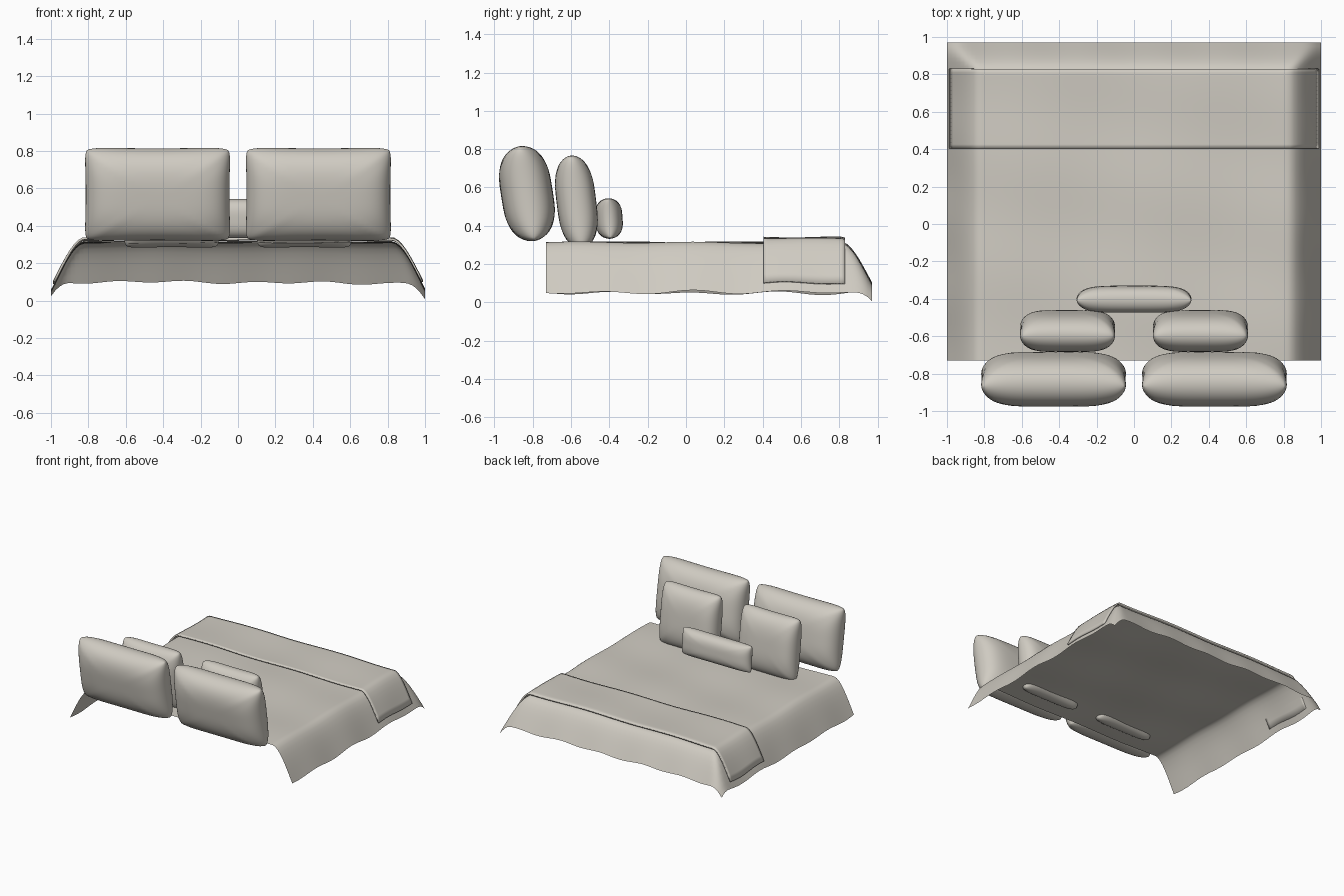
import bpy
import bmesh
from math import sin, pi, radians, exp

if "Cube" in bpy.data.objects:
    bpy.data.objects.remove(bpy.data.objects["Cube"])

linen = bpy.data.materials.new("warm linen")
linen.use_nodes = True
COLOUR = (0.63, 0.60, 0.54, 1)
linen.diffuse_color = COLOUR
linen.node_tree.nodes["Principled BSDF"].inputs["Base Color"].default_value = COLOUR


def finish(name, bm):
    """Turn a bmesh into a smooth linen object."""
    mesh = bpy.data.meshes.new(name)
    for face in bm.faces:
        face.smooth = True
    bm.to_mesh(mesh)
    bm.free()
    mesh.materials.append(linen)
    ob = bpy.data.objects.new(name, mesh)
    bpy.context.collection.objects.link(ob)
    return ob


def droop(e):
    """Cloth falling over an edge, e runs 0 to 1 across the overhang."""
    e = max(0, e)
    return e * e * (1.6 - 0.6 * e)


def cloth_height(x, y):
    side = 0.26 * droop((abs(x) - 0.82) / 0.18)
    back = 0.215 * droop((y - 0.81) / 0.16)
    drop = (side ** 3 + back ** 3) ** (1 / 3)
    ripple = 0.007 * sin(5 * x + 4 * y) * sin(6 * y - 3 * x + 1)
    hem = 0.007 * (side * sin(14 * y + 1) + back * sin(17 * x)) / 0.26
    return 0.311 - drop + ripple + hem


def sheet(name, half_x, y0, y1, lift, nx, ny):
    """Draped cloth over the mattress shape."""
    bm = bmesh.new()
    bmesh.ops.create_grid(bm, x_segments=nx, y_segments=ny, size=1)
    for v in bm.verts:
        x = half_x * v.co.x
        y = y0 + (y1 - y0) * (v.co.y + 1) / 2
        v.co = (x, y, cloth_height(x, y) + lift)
    return finish(name, bm)


def pillow(name, centre, half, tilt):
    """Plump cushion: two bulging panels meeting in a seam."""
    a, t, b = half
    bm = bmesh.new()
    for face_side in (-1, 1):
        made = bmesh.ops.create_grid(bm, x_segments=36, y_segments=28, size=1)
        for vert in made["verts"]:
            # Denser rows towards the seam
            u, v = sin(vert.co.x * pi / 2), sin(vert.co.y * pi / 2)
            puff = max(0, 1 - abs(u) ** 5) ** 0.5 * max(0, 1 - abs(v) ** 3) ** 0.5
            corner = 0.06 * (u * v) ** 8
            crease = 0.07 * exp(-((abs(u) - abs(v)) / 0.08) ** 2) * abs(u * v)
            x = a * u - (1 if u > 0 else -1) * b * corner
            z = b * v - (1 if v > 0 else -1) * b * corner
            # Edges pulled in between the corners
            x *= 1 - 0.02 * (1 - v * v) * abs(u) ** 3
            z *= 1 - 0.03 * (1 - u * u) * abs(v) ** 3
            vert.co = (x, face_side * t * puff * (1 + crease), z)
    bmesh.ops.remove_doubles(bm, verts=bm.verts, dist=0.0005)
    bmesh.ops.recalc_face_normals(bm, faces=bm.faces)
    ob = finish(name, bm)
    ob.location = centre
    ob.rotation_euler.x = radians(tilt)
    return ob


# Bedspread, open underneath and at the head end
sheet("bedspread", 1.0, -0.73, 0.97, 0, 90, 80)

# Folded throw across the foot end
throw = sheet("foot_throw", 0.988, 0.405, 0.83, 0.026, 90, 20)
thickness = throw.modifiers.new("thickness", "SOLIDIFY")
thickness.thickness = 0.012
thickness.offset = -1

# Pillows leaning towards the head end
for label, s in (("left", 1), ("right", -1)):
    pillow(label + "_large_pillow", (s * 0.43, -0.83, 0.568), (0.392, 0.135, 0.255), 9)
    pillow(label + "_medium_pillow", (s * 0.355, -0.572, 0.525), (0.258, 0.103, 0.248), 7)
pillow("lumbar_cushion", (0, -0.402, 0.438), (0.31, 0.071, 0.108), 4)
